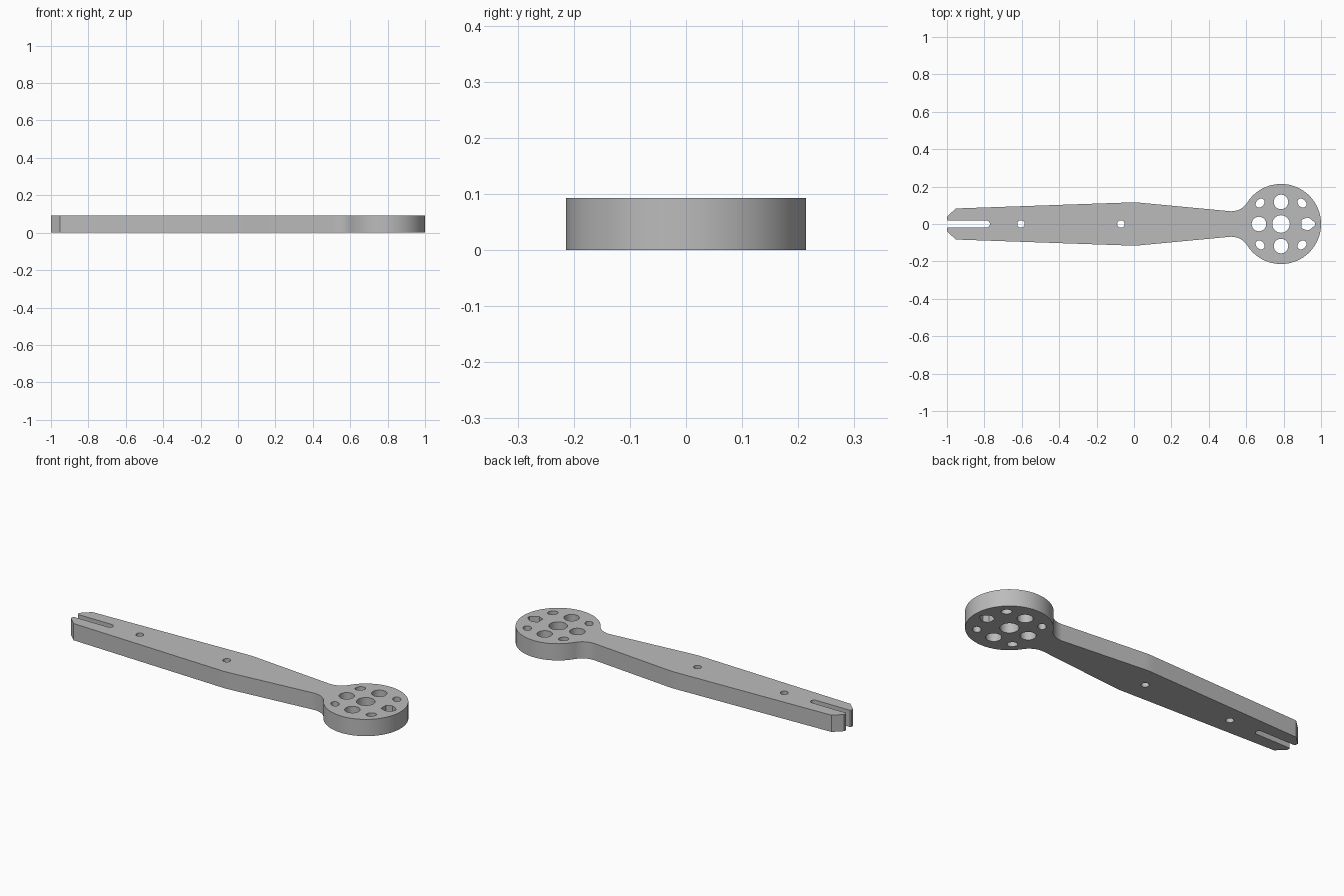
import bpy
from math import pi, sin, cos, atan2, hypot, sqrt, radians

old = bpy.data.objects.get("Cube")
if old:
    bpy.data.objects.remove(old, do_unlink=True)

THICK = 0.093
HUB_X, HUB_R = 0.786, 0.214
FILLET = 0.1
SLOT = 0.018


def arc(cx, cy, rx, a0, a1, n, ry=None, tilt=0.0):
    """Points along an arc, or along a tilted ellipse when ry is given."""
    ry = rx if ry is None else ry
    pts = []
    for i in range(n + 1):
        a = a0 + (a1 - a0) * i / n
        u, v = rx * cos(a), ry * sin(a)
        pts.append((cx + u * cos(tilt) - v * sin(tilt),
                    cy + u * sin(tilt) + v * cos(tilt)))
    return pts


def hole(cx, cy, rx, ry=None, tilt=0.0, n=24):
    return arc(cx, cy, rx, 0, 2 * pi, n, ry, tilt)[:-1]


# Upper half of the outline: slot end, forked tip, tapered arm, fillet, hub
fy = 0.068 + FILLET
dx = sqrt((HUB_R + FILLET) ** 2 - fy ** 2)
fx = HUB_X - dx
touch = atan2(fy, -dx)
half = arc(-0.788, 0, SLOT, 0, pi / 2, 6)
half += [(-0.995, SLOT), (-1, 0.023), (-1, 0.039), (-0.953, 0.083),
         (-0.03, 0.115), (0.0, 0.116), (0.03, 0.114)]
half += arc(fx, fy, FILLET, -pi / 2 - 0.09, touch - pi, 12)
half += arc(HUB_X, 0, HUB_R, touch, 0, 40)[1:]
outline = half + [(x, -y) for x, y in reversed(half[1:-1])]

# Arm holes, hub bore, large mounting holes and small diagonal holes
loops = [outline]
loops += [hole(x, 0, 0.02) for x in (-0.604, -0.07)]
loops.append(hole(HUB_X, 0, 0.047))
for a in (90, 180, 270):
    t = radians(a)
    loops.append(hole(HUB_X + 0.118 * cos(t), 0.118 * sin(t), 0.039))
for a in (45, 135, 225, 315):
    t = radians(a)
    loops.append(hole(HUB_X + 0.158 * cos(t), 0.158 * sin(t), 0.021, 0.027, t, 16))

# Pointed hole at the outer side of the hub
key = [(0.895, 0.022), (0.925, 0.034), (0.94, 0.03), (0.968, 0.007)]
loops.append(key + [(x, -y) for x, y in reversed(key)])

# Flat filled curve, extruded to the full thickness
curve = bpy.data.curves.new("arm_plate", "CURVE")
curve.dimensions = "2D"
curve.fill_mode = "BOTH"
curve.extrude = THICK / 2
for pts in loops:
    spline = curve.splines.new("POLY")
    spline.points.add(len(pts) - 1)
    for p, (x, y) in zip(spline.points, pts):
        p.co = (x, y, 0, 1)
    spline.use_cyclic_u = True

plate = bpy.data.objects.new("arm_plate", curve)
bpy.context.collection.objects.link(plate)
bpy.ops.object.select_all(action="DESELECT")
plate.select_set(True)
bpy.context.view_layer.objects.active = plate
bpy.ops.object.convert(target="MESH")
plate = bpy.context.view_layer.objects.active

# Weld the caps to the walls and rest the plate on the floor
import bmesh
bm = bmesh.new()
bm.from_mesh(plate.data)
bmesh.ops.remove_doubles(bm, verts=bm.verts, dist=0.0001)
bmesh.ops.recalc_face_normals(bm, faces=bm.faces)
bmesh.ops.translate(bm, verts=bm.verts, vec=(0, 0, THICK / 2))
bm.to_mesh(plate.data)
bm.free()

# Grey finish
grey = bpy.data.materials.new("plain_grey")
grey.use_nodes = True
colour = (0.5, 0.5, 0.5, 1)
grey.diffuse_color = colour
grey.node_tree.nodes["Principled BSDF"].inputs["Base Color"].default_value = colour
plate.data.materials.clear()
plate.data.materials.append(grey)
bpy.ops.object.shade_smooth_by_angle(angle=radians(30))
